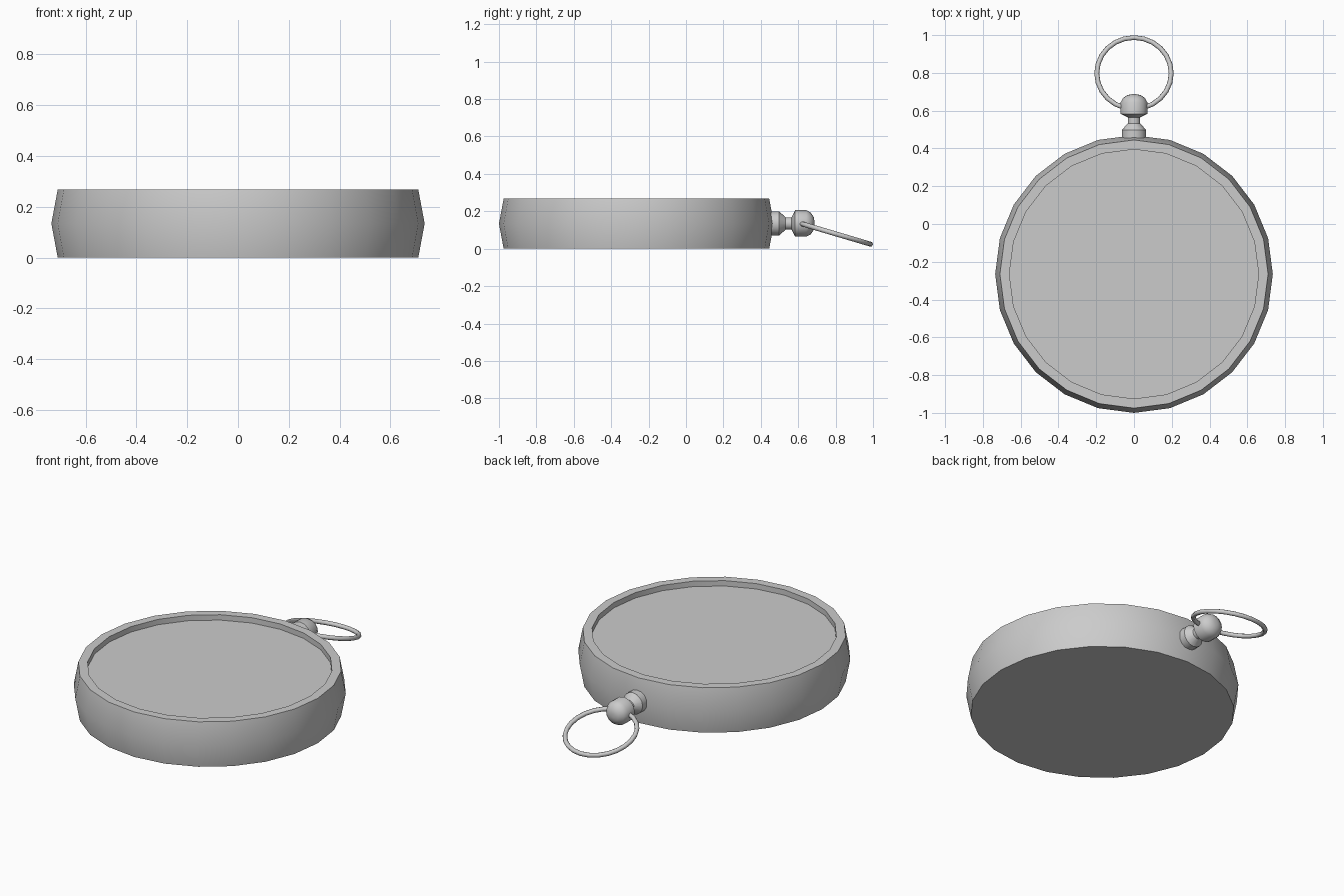
import bpy, bmesh, math
from mathutils import Matrix, Vector

if "Cube" in bpy.data.objects:
    bpy.data.objects.remove(bpy.data.objects["Cube"])


def finish(name, bm, matrix, angle=35):
    bmesh.ops.recalc_face_normals(bm, faces=bm.faces)
    mesh = bpy.data.meshes.new(name)
    bm.to_mesh(mesh)
    bm.free()
    mesh.transform(matrix)
    ob = bpy.data.objects.new(name, mesh)
    bpy.context.collection.objects.link(ob)
    bpy.ops.object.select_all(action='DESELECT')
    ob.select_set(True)
    bpy.context.view_layer.objects.active = ob
    bpy.ops.object.shade_smooth_by_angle(angle=math.radians(angle))
    return ob


def ring_verts(bm, sides, point):
    return [bm.verts.new(point(2 * math.pi * i / sides)) for i in range(sides)]


def bridge(bm, a, b):
    n = len(a)
    for i in range(n):
        bm.faces.new((a[i], a[(i + 1) % n], b[(i + 1) % n], b[i]))


def lathe(name, profile, sides, matrix, angle=35):
    # profile of (radius, height), closed with flat end caps
    bm = bmesh.new()
    loops = [ring_verts(bm, sides, lambda t: (r * math.cos(t), r * math.sin(t), h))
             for r, h in profile]
    for a, b in zip(loops, loops[1:]):
        bridge(bm, a, b)
    bm.faces.new(loops[0])
    bm.faces.new(loops[-1])
    return finish(name, bm, matrix, angle)


def torus(name, major, minor, sides, tube_sides, matrix):
    bm = bmesh.new()
    loops = []
    for k in range(sides):
        a = 2 * math.pi * k / sides
        out = Vector((math.cos(a), math.sin(a), 0))
        loops.append(ring_verts(bm, tube_sides, lambda t: out * (major + minor * math.cos(t))
                                + Vector((0, 0, minor * math.sin(t)))))
    for k in range(sides):
        bridge(bm, loops[k], loops[(k + 1) % sides])
    return finish(name, bm, matrix, 60)


# round case with bulged side, raised rim and recessed face
lathe("case", [(0.71, 0), (0.735, 0.134), (0.71, 0.267), (0.66, 0.267), (0.66, 0.235)],
      24, Matrix.Translation((0, -0.265, 0)))

# stem and winding crown, turned around the y axis
along_y = Matrix.Translation((0, 0, 0.135)) @ Matrix.Rotation(-math.pi / 2, 4, 'X')
lathe("stem", [(0.064, 0.44), (0.064, 0.498), (0.033, 0.533), (0.033, 0.59)], 16, along_y)
lathe("crown", [(0.033, 0.565), (0.071, 0.583), (0.071, 0.643), (0.058, 0.667),
                (0.034, 0.683), (0.012, 0.687)], 16, along_y)

# hanging ring, drooping to the ground
torus("ring", 0.197, 0.013, 24, 8,
      Matrix.Translation((0, 0.798, 0.08)) @ Matrix.Rotation(math.radians(-16.5), 4, 'X'))
